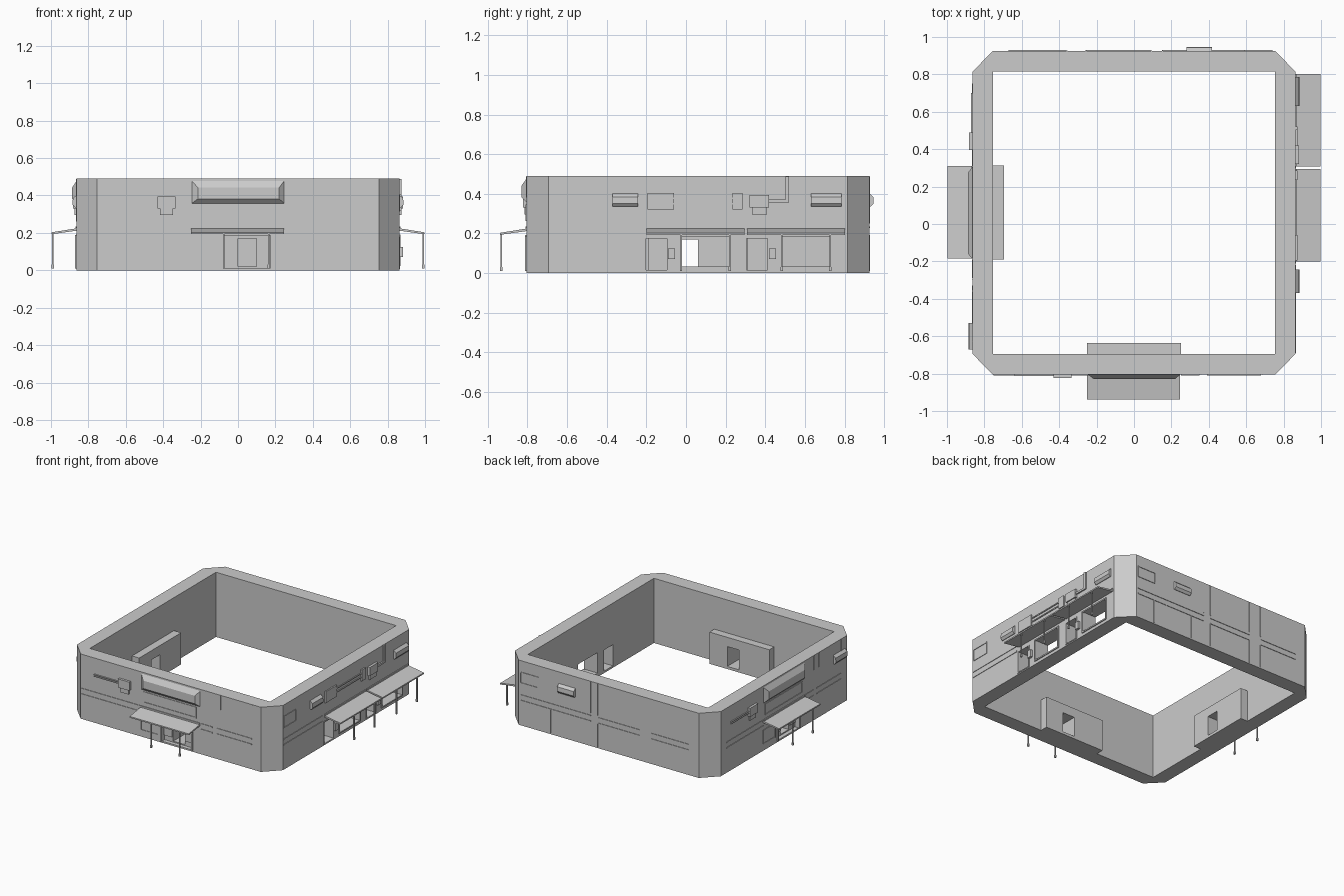
import bpy, bmesh

if "Cube" in bpy.data.objects:
    bpy.data.objects.remove(bpy.data.objects["Cube"])

XO, XI = 0.863, 0.755                       # outer / inner wall lines
YF, YFI, YB, YBI = -0.805, -0.695, 0.925, 0.815


def place(side, u, d, z):
    """Wall coordinates: u along the wall, d outward, z up."""
    return {'front': (u, YF - d, z), 'back': (u, YB + d, z),
            'right': (XO + d, u, z), 'left': (-XO - d, 0.06 - u, z)}[side]


def make(name, bm):
    bmesh.ops.recalc_face_normals(bm, faces=bm.faces)
    me = bpy.data.meshes.new(name)
    bm.to_mesh(me)
    bm.free()
    ob = bpy.data.objects.new(name, me)
    bpy.context.collection.objects.link(ob)
    return ob


def prism(name, side, u0, u1, profile):
    """Extrude a (d, z) profile along a wall."""
    bm = bmesh.new()
    a = [bm.verts.new(place(side, u0, d, z)) for d, z in profile]
    b = [bm.verts.new(place(side, u1, d, z)) for d, z in profile]
    bm.faces.new(a)
    bm.faces.new(b)
    n = len(a)
    for i in range(n):
        j = (i + 1) % n
        bm.faces.new((a[i], a[j], b[j], b[i]))
    return make(name, bm)


def box(name, side, u0, u1, z0, z1, d1, d0=-0.004):
    return prism(name, side, u0, u1, [(d0, z0), (d1, z0), (d1, z1), (d0, z1)])


def frame(name, side, u0, u1, z0, z1, w=0.007, d=0.004):
    box(name + "_left", side, u0, u0 + w, z0, z1, d)
    box(name + "_right", side, u1 - w, u1, z0, z1, d)
    box(name + "_top", side, u0 + w, u1 - w, z1 - w, z1, d)
    box(name + "_bottom", side, u0 + w, u1 - w, z0, z0 + w, d)


# Perimeter wall ring: chamfered outside, square inside
def wall_ring():
    outer = [(XI, YF), (XO, YFI), (XO, YBI), (XI, YB),
             (-XI, YB), (-XO, YBI), (-XO, YFI), (-XI, YF)]
    inner = [(XI, YFI), (XI, YBI), (-XI, YBI), (-XI, YFI)]
    bm = bmesh.new()
    o = [[bm.verts.new((x, y, z)) for x, y in outer] for z in (0, 0.49)]
    n = [[bm.verts.new((x, y, z)) for x, y in inner] for z in (0, 0.49)]
    for i in range(8):
        j = (i + 1) % 8
        bm.faces.new((o[0][i], o[0][j], o[1][j], o[1][i]))
    for i in range(4):
        j = (i + 1) % 4
        bm.faces.new((n[0][i], n[0][j], n[1][j], n[1][i]))
        for k in (0, 1):
            bm.faces.new((o[k][2 * i], o[k][2 * i + 1], n[k][i]))
            bm.faces.new((o[k][2 * i + 1], o[k][(2 * i + 2) % 8], n[k][j], n[k][i]))
    return make("perimeter_wall", bm)


def cut(ob, cutters):
    for c in cutters:
        m = ob.modifiers.new("opening", 'BOOLEAN')
        m.operation, m.solver, m.object = 'DIFFERENCE', 'EXACT', c
    dg = bpy.context.evaluated_depsgraph_get()
    me = bpy.data.meshes.new_from_object(ob.evaluated_get(dg))
    ob.modifiers.clear()
    ob.data = me
    for c in cutters:
        bpy.data.objects.remove(c)


wall = wall_ring()
cutters = []
for s in ('front', 'left'):
    cutters.append(box("cut", s, -0.075, 0.177, 0.012, 0.185, 0.05, -0.03))
    cutters.append(box("cut", s, 0.0, 0.10, 0.02, 0.17, 0.05, -0.3))
for off in (0, 0.508):
    cutters.append(box("cut", 'right', -0.02, 0.217, 0.03, 0.185, 0.05, -0.3))
    cutters.append(box("cut", 'right', -0.203, -0.095, 0.015, 0.175, 0.05, -0.3))
    for c in cutters[-2:]:
        c.location.y = off
cut(wall, cutters)


# Awning with posts, sloping outward
def awning(side, u0, u1, posts):
    prism("awning_" + side, side, u0, u1,
          [(-0.003, 0.212), (0.134, 0.193), (0.134, 0.203), (-0.003, 0.225)])
    box("awning_rail_" + side, side, u0, u1, 0.222, 0.235, 0.006)
    for p in posts:
        box("awning_post_" + side, side, p - 0.004, p + 0.004, 0.015, 0.198, 0.131, 0.123)
        box("post_foot_" + side, side, p - 0.006, p + 0.006, 0.01, 0.03, 0.133, 0.121)


# Sloped lamp housing
def lamp(side, u0, u1):
    prism("wall_lamp_" + side, side, u0, u1,
          [(-0.003, 0.34), (0.008, 0.335), (0.022, 0.352), (0.02, 0.385), (-0.003, 0.405)])


# Air conditioner with lower bracket
def aircon(side, u0, u1):
    box("aircon_" + side, side, u0, u1, 0.33, 0.395, 0.018)
    box("aircon_bracket_" + side, side, u0 + 0.012, u1 - 0.012, 0.295, 0.33, 0.01)


# Entrances on the front and left walls
for s in ('front', 'left'):
    block = box("inner_porch_" + s, s, -0.252, 0.25, 0, 0.24, -0.108, -0.168)
    cut(block, [box("cut", s, 0.0, 0.10, 0.02, 0.17, 0, -0.3)])
    awning(s, -0.25, 0.245, (-0.075, 0.165))
    # tapered display box above the awning
    bm = bmesh.new()
    back = [bm.verts.new(place(s, u, -0.003, z)) for u, z in
            ((-0.25, 0.355), (0.25, 0.355), (0.25, 0.482), (-0.25, 0.482))]
    face = [bm.verts.new(place(s, u, 0.024, z)) for u, z in
            ((-0.215, 0.382), (0.22, 0.382), (0.22, 0.442), (-0.215, 0.442))]
    bm.faces.new(back)
    bm.faces.new(face)
    for i in range(4):
        j = (i + 1) % 4
        bm.faces.new((back[i], back[j], face[j], face[i]))
    make("display_box_" + s, bm)
    frame("transom_" + s, s, -0.225, 0.215, 0.262, 0.347)
    frame("notice_panel_" + s, s, -0.25, -0.105, 0.05, 0.157, 0.005)
    # door surround and side windows
    for u in (-0.085, 0.174):
        box("door_jamb_" + s, s, u, u + 0.012, 0.01, 0.19, 0.008, -0.03)
    for u in (-0.07, 0.105):
        box("door_side_panel_" + s, s, u, u + 0.065, 0.05, 0.155, -0.022, -0.032)
    aircon(s, -0.43, -0.335)
    for z in (0.352, 0.364):
        box("aircon_pipe_" + s, s, -0.64, -0.43, z, z + 0.006, 0.008)

# Shop fronts on the right wall
for off in (0, 0.508):
    awning('right', -0.2 + off, 0.294 + off, (-0.025 + off, 0.22 + off))
    frame("shop_window", 'right', -0.03 + off, 0.227 + off, 0.022, 0.192, 0.01, 0.007)
    frame("shop_door", 'right', -0.21 + off, -0.09 + off, 0.008, 0.182)
    box("meter_box", 'right', -0.09 + off, -0.055 + off, 0.07, 0.125, 0.018)

# Right wall equipment
frame("wall_panel_right", 'right', -0.685, -0.54, 0.315, 0.405, 0.005)
lamp('right', -0.37, -0.242)
lamp('right', 0.63, 0.785)
box("junction_box_large", 'right', -0.195, -0.06, 0.32, 0.405, 0.01)
box("junction_box_small", 'right', 0.235, 0.285, 0.32, 0.405, 0.01)
for z in (0.345, 0.373):
    box("conduit", 'right', -0.06, 0.235, z, z + 0.008, 0.006)
aircon('right', 0.32, 0.42)
box("vent_pipe_run", 'right', 0.42, 0.52, 0.355, 0.37, 0.01)
box("vent_pipe_riser", 'right', 0.503, 0.52, 0.37, 0.488, 0.01)

# Back and left wall fittings
lamp('back', 0.28, 0.418)
lamp('left', 0.59, 0.73)
frame("wall_panel_back", 'back', 0.587, 0.74, 0.32, 0.405, 0.005)

# Horizontal trim strips: side, start, end
for s, u0, u1 in (('front', -0.75, -0.25), ('front', 0.25, 0.35), ('front', 0.39, 0.68),
                  ('left', -0.69, -0.25), ('left', 0.25, 0.35), ('left', 0.39, 0.68),
                  ('right', -0.69, -0.22), ('back', -0.67, -0.36), ('back', -0.26, 0.09),
                  ('back', 0.15, 0.74)):
    for z in (0.185, 0.227):
        box("trim_strip_" + s, s, u0, u1, z, z + 0.007, 0.004)

# Vertical panel seams
for s in ('front', 'left'):
    for u in (0.355, 0.415, 0.685):
        box("upper_seam_" + s, s, u, u + 0.005, 0.38, 0.488, 0.003)
for u in (-0.67, -0.36, -0.26, 0.09, 0.26, 0.485, 0.595):
    box("lower_seam_back", 'back', u, u + 0.005, 0.01, 0.185, 0.003)
for u in (-0.36, -0.26, 0.09, 0.15):
    box("upper_seam_back", 'back', u, u + 0.005, 0.25, 0.488, 0.003)
